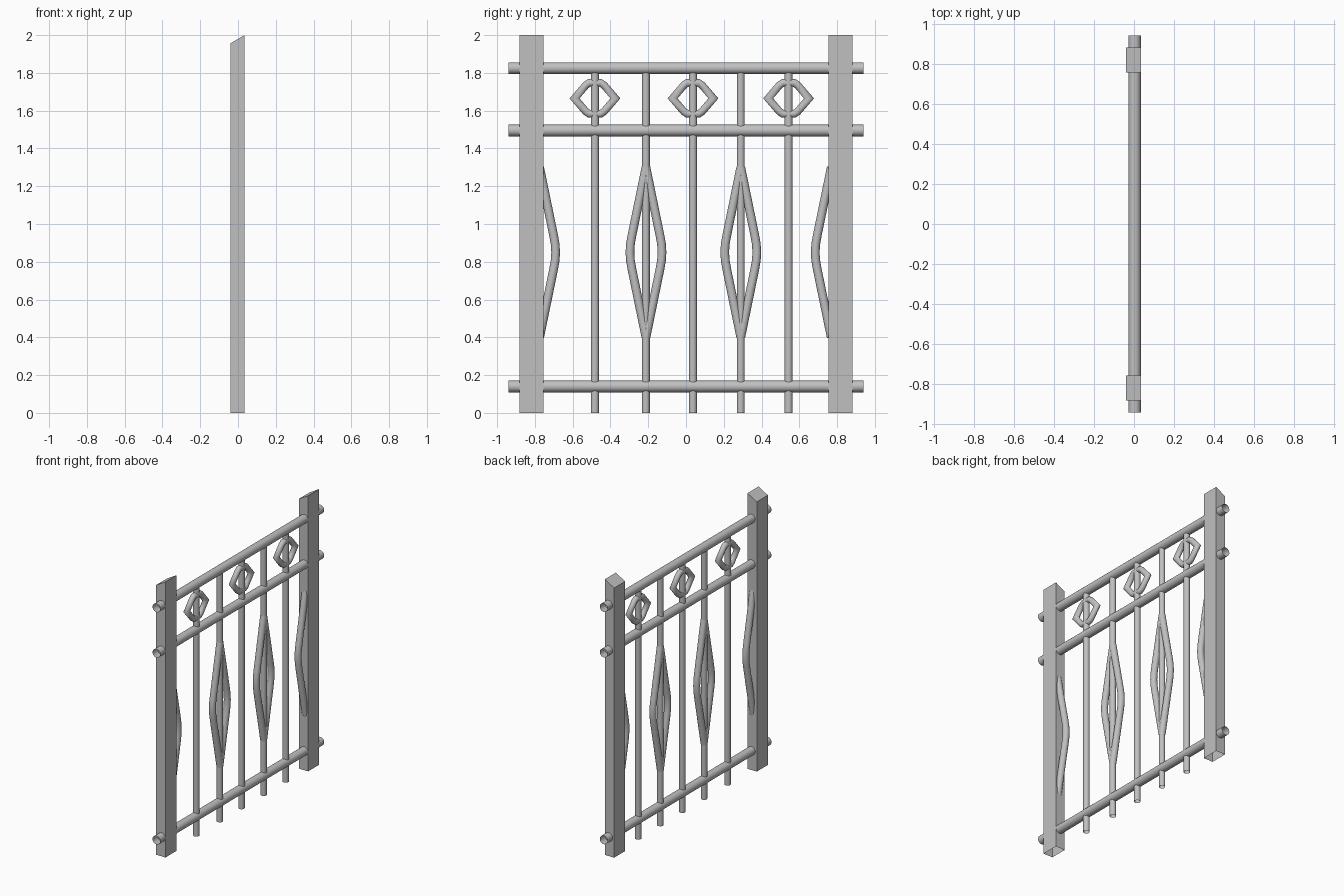
import bpy, bmesh, math
from mathutils import Vector

old = bpy.data.objects.get("Cube")
if old:
    bpy.data.objects.remove(old, do_unlink=True)

metal = bpy.data.materials.new("grey_metal")
metal.use_nodes = True
grey = (0.53, 0.53, 0.53, 1)
metal.diffuse_color = grey
metal.node_tree.nodes["Principled BSDF"].inputs["Base Color"].default_value = grey

AXIS_X = 0.003
SIDES = 20


def finish(name, bm, smooth):
    bmesh.ops.recalc_face_normals(bm, faces=bm.faces)
    mesh = bpy.data.meshes.new(name)
    bm.to_mesh(mesh)
    bm.free()
    mesh.materials.append(metal)
    for f in mesh.polygons:
        f.use_smooth = smooth
    obj = bpy.data.objects.new(name, mesh)
    bpy.context.collection.objects.link(obj)
    return obj


def tube(name, path, radius, closed=False):
    """Open-ended round tube with mitred corners along a (y, z) path."""
    pts = [Vector(p) for p in path]
    n = len(pts)
    bm = bmesh.new()
    rings = []
    for i, p in enumerate(pts):
        before = pts[i - 1] if (closed or i > 0) else None
        after = pts[(i + 1) % n] if (closed or i < n - 1) else None
        d1 = (p - before).normalized() if before else (after - p).normalized()
        d2 = (after - p).normalized() if after else d1
        t = (d1 + d2).normalized()
        side = Vector((-t.y, t.x)) / t.dot(d1)
        ring = []
        for k in range(SIDES):
            a = math.tau * k / SIDES
            q = p + side * radius * math.cos(a)
            ring.append(bm.verts.new((AXIS_X + radius * math.sin(a), q.x, q.y)))
        rings.append(ring)
    for i in range(n if closed else n - 1):
        r, s = rings[i], rings[(i + 1) % n]
        for k in range(SIDES):
            j = (k + 1) % SIDES
            bm.faces.new((r[k], r[j], s[j], s[k]))
    return finish(name, bm, True)


# Square posts: sloped closed top, open underneath
for label, y in (("right", -0.818), ("left", 0.818)):
    bm = bmesh.new()
    bmesh.ops.create_cube(bm, size=1)
    for v in bm.verts:
        high = v.co.z > 0
        v.co.x = 0.035 if v.co.x > 0 else -0.04
        v.co.y = y + v.co.y * 0.126
        v.co.z = (2.0 if v.co.x > 0 else 1.957) if high else 0
    bm.normal_update()
    bottom = [f for f in bm.faces if f.normal.z < -0.9]
    bmesh.ops.delete(bm, geom=bottom, context="FACES_ONLY")
    finish("post_" + label, bm, False)

# Horizontal rails
for label, z in (("bottom", 0.14), ("middle", 1.495), ("top", 1.825)):
    tube("rail_" + label, [(-0.94, z), (0.94, z)], 0.031)

# Vertical bars
for i, y in enumerate((-0.482, -0.212, 0.037, 0.29, 0.543)):
    tube(f"bar_{i + 1}", [(y, 0), (y, 1.81)], 0.021)

# Rings around the plain bars
half = [(0.108, 0), (0.048, 0.07), (0.03, 0.082)]
outline = half + [(-y, z) for y, z in reversed(half)]
outline += [(y, -z) for y, z in reversed(outline[1:-1])]
for i, y in enumerate((-0.482, 0.037, 0.543)):
    tube(f"ring_{i + 1}", [(y + a, 1.665 + b) for a, b in outline], 0.02, True)

# Bowed strips: a pair on two bars, a single one beside each post
bow = [(0, 0.45), (0.074, 0.09), (0.082, 0.045), (0.085, 0)]
bow += [(a, -b) for a, b in reversed(bow[:-1])]
for i, (y, sides) in enumerate(((-0.775, (1,)), (-0.212, (1, -1)),
                                (0.29, (1, -1)), (0.769, (-1,)))):
    for s in sides:
        tube(f"bow_{i + 1}_{'left' if s > 0 else 'right'}",
             [(y + s * a, 0.85 + b) for a, b in bow], 0.023)
